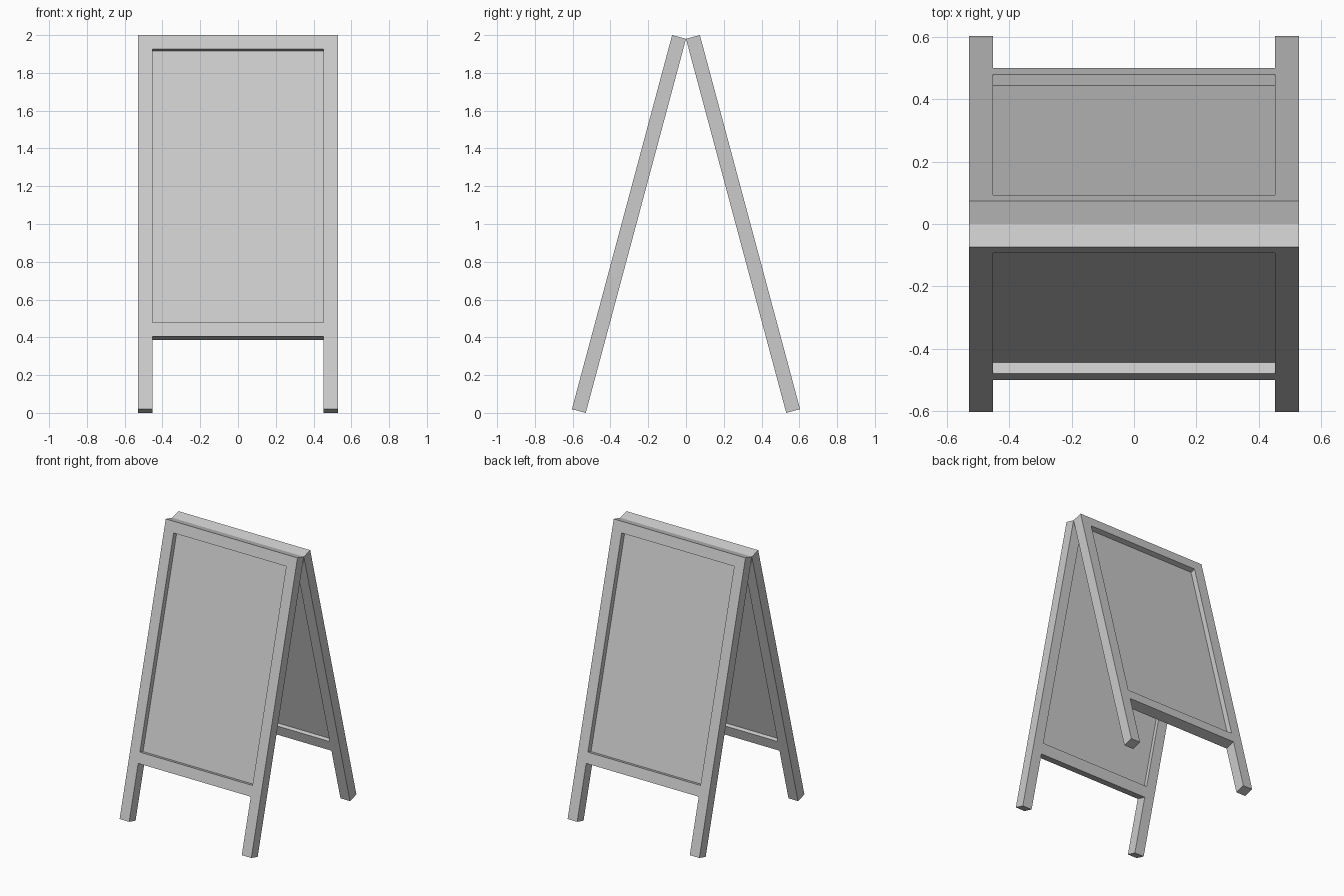
import bpy, bmesh
from math import radians, sin, cos, pi
from mathutils import Matrix

if "Cube" in bpy.data.objects:
    bpy.data.objects.remove(bpy.data.objects["Cube"])

TILT = radians(15)
T = 0.076                                   # bar thickness
L = (2 - T * sin(TILT)) / cos(TILT)         # leg length along the slope
W, WI = 0.53, 0.453                         # outer / inner half width
OPEN_TOP, OPEN_BOT, RAIL_BOT = 0.077, 1.574, 1.651


def placement(turn):
    # hinge line at the inner top edge, leaning outwards
    return (Matrix.Rotation(turn, 4, 'Z')
            @ Matrix.Translation((0, 0, L * cos(TILT)))
            @ Matrix.Rotation(-TILT, 4, 'X'))


def slab(name, xs, zs, skip, y, depth, turn):
    """Grid of cells in the leaning plane, minus skipped cells, extruded to -y."""
    bm = bmesh.new()
    v = [[bm.verts.new((x, y, -z)) for z in zs] for x in xs]
    for i in range(len(xs) - 1):
        for j in range(len(zs) - 1):
            if (i, j) not in skip:
                bm.faces.new((v[i][j], v[i + 1][j], v[i + 1][j + 1], v[i][j + 1]))
    ext = bmesh.ops.extrude_face_region(bm, geom=bm.faces[:], use_keep_orig=True)
    moved = [e for e in ext['geom'] if isinstance(e, bmesh.types.BMVert)]
    bmesh.ops.translate(bm, verts=moved, vec=(0, -depth, 0))
    bmesh.ops.delete(bm, geom=[p for p in bm.verts if not p.link_faces], context='VERTS')
    bmesh.ops.recalc_face_normals(bm, faces=bm.faces[:])
    bm.transform(placement(turn))
    me = bpy.data.meshes.new(name)
    bm.to_mesh(me)
    bm.free()
    ob = bpy.data.objects.new(name, me)
    bpy.context.collection.objects.link(ob)
    return ob


for side, turn in (("front", 0), ("back", pi)):
    # frame with legs: opening and the gap between the feet left out
    slab(side + "_frame", (-W, -WI, WI, W), (0, OPEN_TOP, OPEN_BOT, RAIL_BOT, L),
         {(1, 1), (1, 3)}, 0, T, turn)
    # thin board recessed in the frame opening
    slab(side + "_board", (-WI, WI), (OPEN_TOP, OPEN_BOT), set(), -0.028, 0.01, turn)
